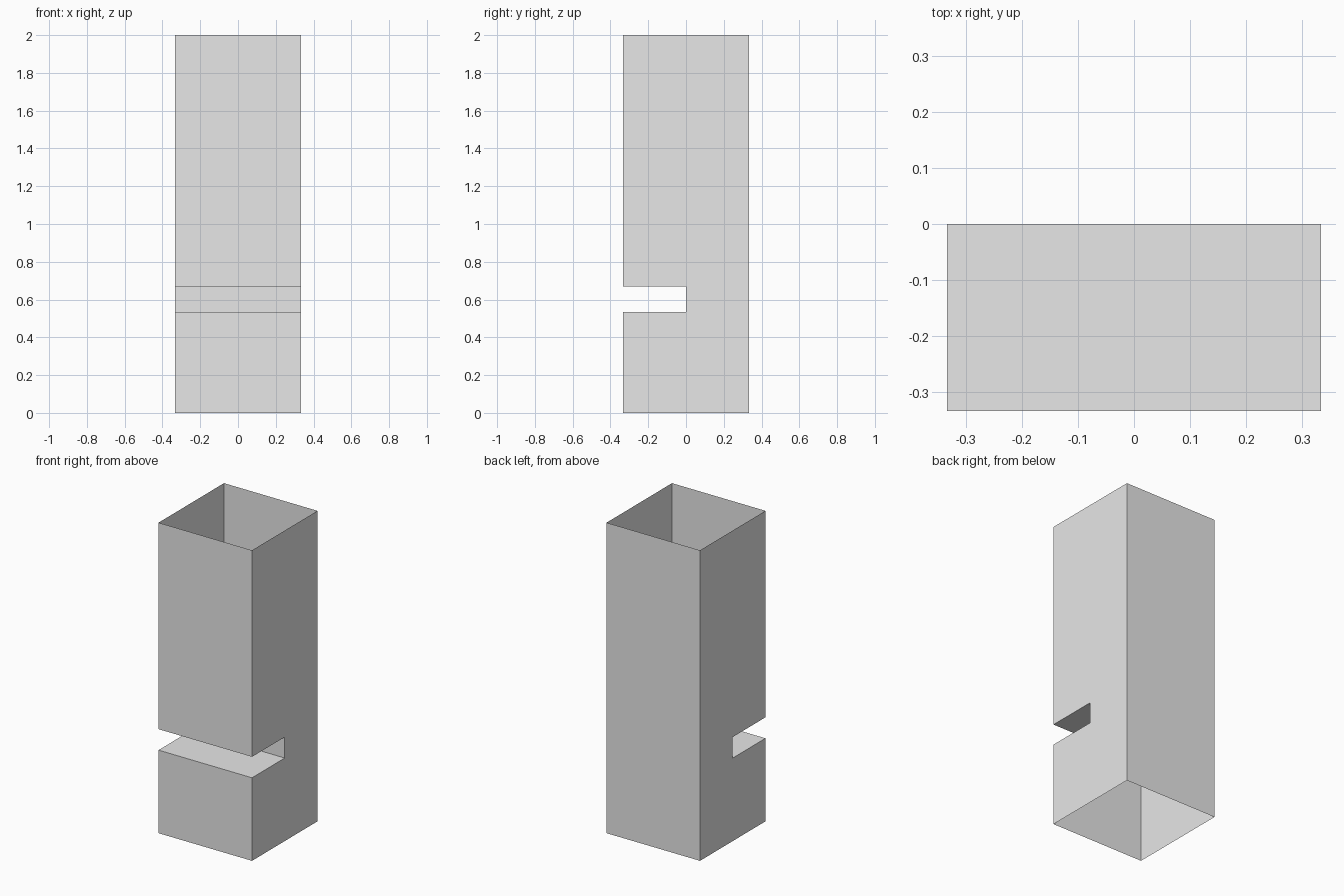
import bpy
import bmesh
from mathutils import Vector

cube = bpy.data.objects.get("Cube")
if cube:
    bpy.data.objects.remove(cube, do_unlink=True)

HALF = 0.333            # half width of the square column
HEIGHT = 2.0
SLOT_LOW, SLOT_HIGH = 0.535, 0.67
SLOT_BACK = 0.0

# Plain grey surface
grey = bpy.data.materials.new("light_grey")
grey.use_nodes = True
colour = (0.8, 0.8, 0.8, 1.0)
grey.diffuse_color = colour
grey.node_tree.nodes["Principled BSDF"].inputs["Base Color"].default_value = colour

# Side profile (y, z) with the notch cut into the front
profile = [
    (-HALF, 0), (HALF, 0), (HALF, HEIGHT), (-HALF, HEIGHT),
    (-HALF, SLOT_HIGH), (SLOT_BACK, SLOT_HIGH),
    (SLOT_BACK, SLOT_LOW), (-HALF, SLOT_LOW),
]

# Extrude the profile across the width
bm = bmesh.new()
side = bm.faces.new([bm.verts.new((-HALF, y, z)) for y, z in profile])
result = bmesh.ops.extrude_face_region(bm, geom=[side], use_keep_orig=True)
moved = [v for v in result["geom"] if isinstance(v, bmesh.types.BMVert)]
bmesh.ops.translate(bm, verts=moved, vec=Vector((2 * HALF, 0, 0)))
bmesh.ops.recalc_face_normals(bm, faces=bm.faces)

# Leave the tube open at the top and the bottom
ends = [f for f in bm.faces
        if all(v.co.z < 0.01 for v in f.verts)
        or all(v.co.z > HEIGHT - 0.01 for v in f.verts)]
bmesh.ops.delete(bm, geom=ends, context="FACES_ONLY")

mesh = bpy.data.meshes.new("slotted_column")
bm.to_mesh(mesh)
bm.free()
mesh.materials.append(grey)
column = bpy.data.objects.new("slotted_column", mesh)
bpy.context.collection.objects.link(column)
